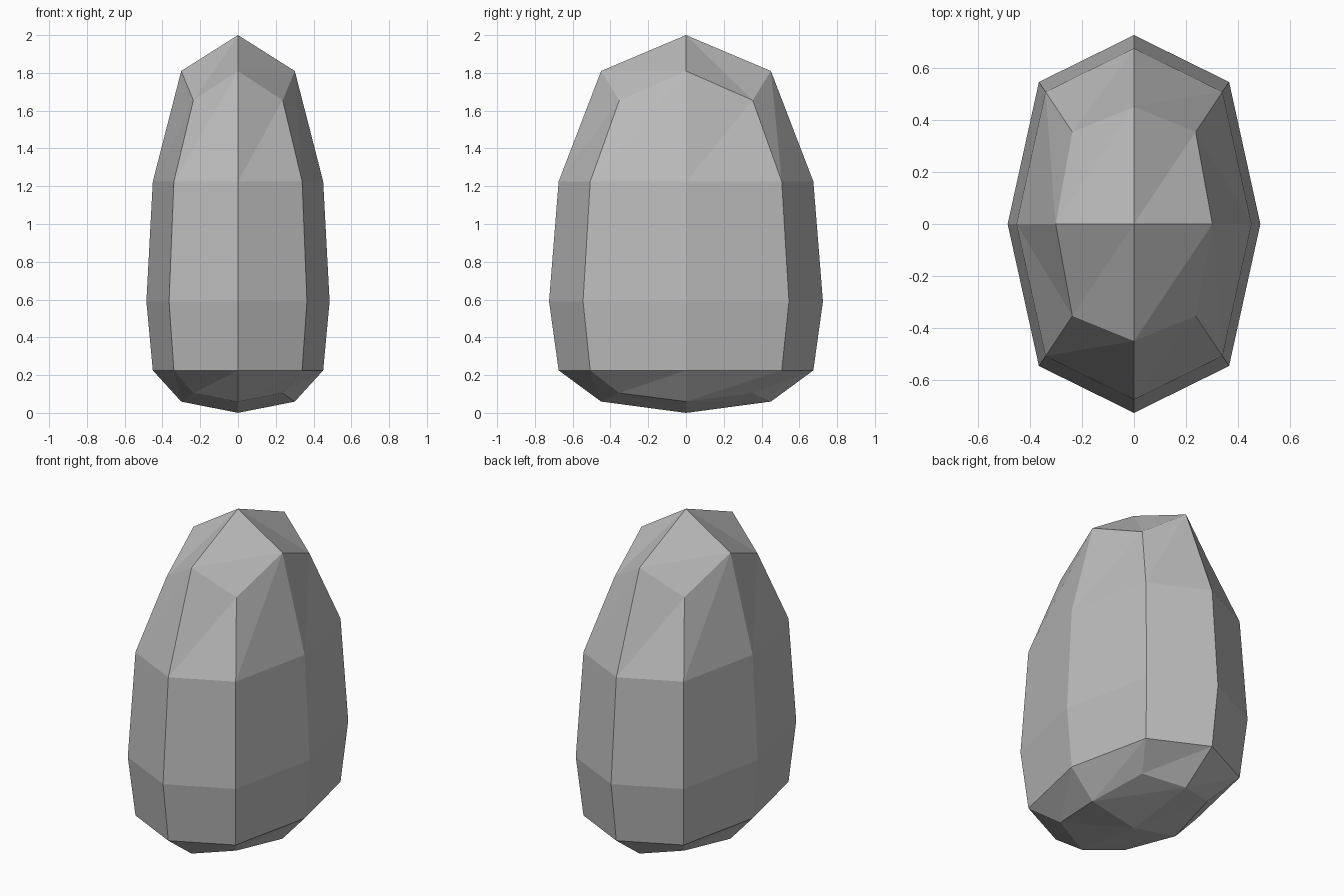
import bpy
import bmesh

cube = bpy.data.objects.get("Cube")
if cube:
    bpy.data.objects.remove(cube, do_unlink=True)

# Stone colour
stone = bpy.data.materials.new("stone_grey")
stone.use_nodes = True
grey = (0.5, 0.5, 0.5, 1.0)
stone.diffuse_color = grey
stone.node_tree.nodes["Principled BSDF"].inputs["Base Color"].default_value = grey

# Eight-sided outline: side points alternate with corner points
SIDE_X, SIDE_Y = 0.485, 0.725
CORNER_X, CORNER_Y = 0.365, 0.545
outline = [(SIDE_X, 0), (CORNER_X, CORNER_Y), (0, SIDE_Y), (-CORNER_X, CORNER_Y),
           (-SIDE_X, 0), (-CORNER_X, -CORNER_Y), (0, -SIDE_Y), (CORNER_X, -CORNER_Y)]

# Levels: (side height, side scale, corner height, corner scale)
levels = [(0.06, 0.62, 0.105, 0.648),
          (0.225, 0.93, 0.225, 0.93),
          (0.59, 1.0, 0.59, 1.0),
          (1.225, 0.93, 1.225, 0.93),
          (1.81, 0.62, 1.655, 0.648)]

bm = bmesh.new()
rings = []
for side_z, side_s, corner_z, corner_s in levels:
    ring = []
    for i, (x, y) in enumerate(outline):
        s, z = (corner_s, corner_z) if i % 2 else (side_s, side_z)
        ring.append(bm.verts.new((x * s, y * s, z)))
    rings.append(ring)

# Faceted sides, each panel split the same way
for low, high in zip(rings, rings[1:]):
    for i in range(8):
        j = (i + 1) % 8
        bm.faces.new((low[i], low[j], high[j]))
        bm.faces.new((low[i], high[j], high[i]))


# Top and bottom caps: four panels around a central point
def cap(ring, height, split_at_corner):
    pole = bm.verts.new((0, 0, height))
    for i in range(0, 8, 2):
        a, corner, b = ring[i], ring[i + 1], ring[(i + 2) % 8]
        if i % 4 == split_at_corner:
            bm.faces.new((pole, a, corner))
            bm.faces.new((pole, corner, b))
        else:
            bm.faces.new((pole, a, b))
            bm.faces.new((a, corner, b))


cap(rings[-1], 2.0, 0)
cap(rings[0], 0.0, 2)
bmesh.ops.recalc_face_normals(bm, faces=bm.faces[:])

mesh = bpy.data.meshes.new("boulder")
bm.to_mesh(mesh)
bm.free()
mesh.materials.append(stone)
boulder = bpy.data.objects.new("boulder", mesh)
bpy.context.scene.collection.objects.link(boulder)
